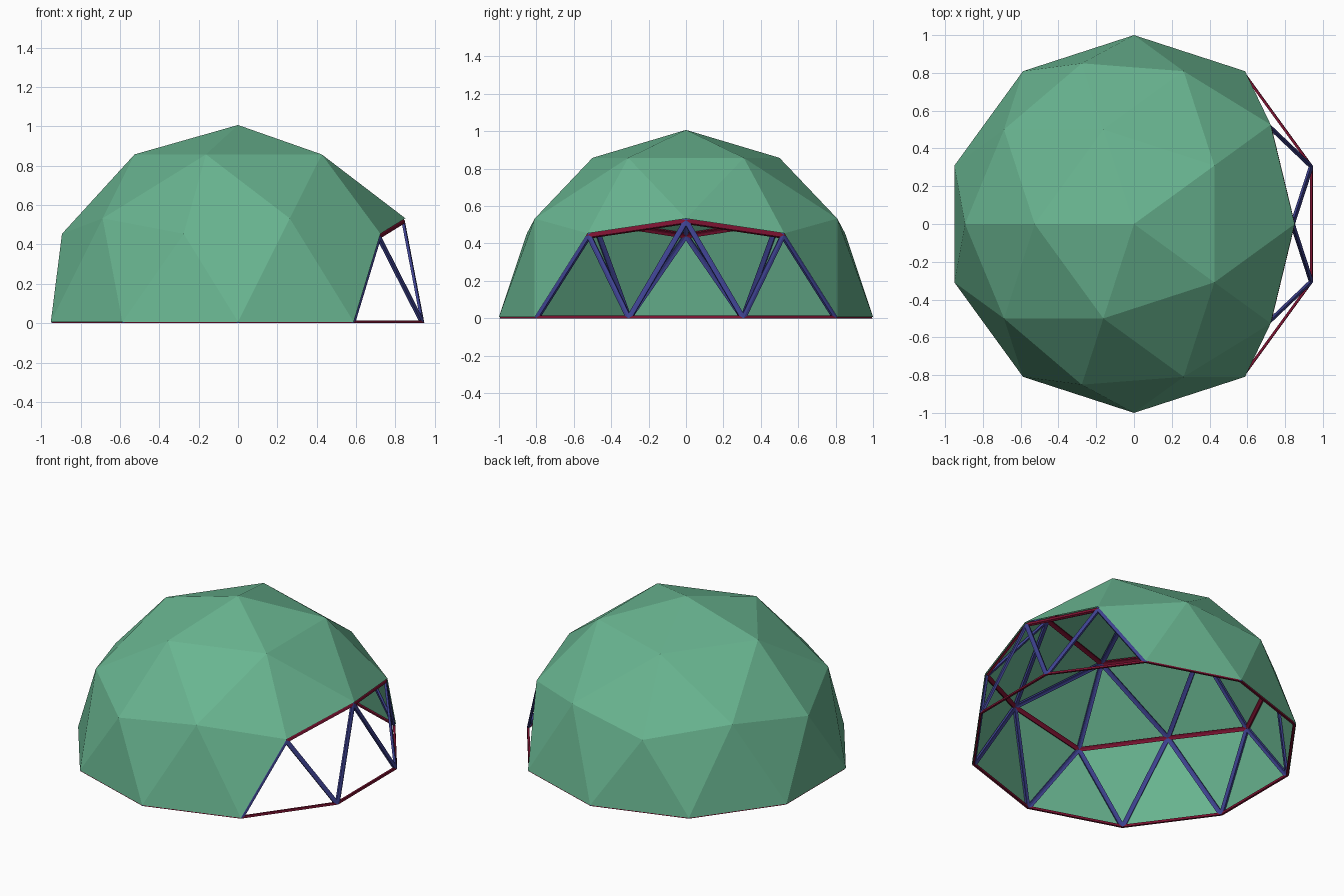
import bpy, bmesh, math
from mathutils import Matrix, Vector

if "Cube" in bpy.data.objects:
    bpy.data.objects.remove(bpy.data.objects["Cube"], do_unlink=True)

HALF_WIDTH = 0.014   # half the width of a strut face
DEPTH = 0.014        # how far a strut reaches inwards
LIFT = 0.007         # cover sits this far above the ground


def make_material(name, color):
    mat = bpy.data.materials.new(name)
    mat.use_nodes = True
    mat.diffuse_color = color
    bsdf = next(n for n in mat.node_tree.nodes if n.type == 'BSDF_PRINCIPLED')
    bsdf.inputs["Base Color"].default_value = color
    return mat


def add_object(name, bm, mat):
    mesh = bpy.data.meshes.new(name)
    bm.to_mesh(mesh)
    bm.free()
    mesh.materials.append(mat)
    obj = bpy.data.objects.new(name, mesh)
    bpy.context.collection.objects.link(obj)
    return obj


green = make_material("cover green", (0.14, 0.46, 0.28, 1))
red = make_material("hoop red", (0.20, 0.006, 0.03, 1))
blue = make_material("strut blue", (0.048, 0.054, 0.28, 1))

# Half of a two-frequency geodesic sphere
dome = bmesh.new()
bmesh.ops.create_icosphere(dome, subdivisions=2, radius=1,
                           matrix=Matrix.Rotation(math.pi, 4, 'Z'))
bmesh.ops.delete(dome, geom=[v for v in dome.verts if v.co.z < -0.1], context='VERTS')
for v in dome.verts:
    v.co.normalize()


def add_half_strut(bm, corners):
    """Flat bar with the given outer face, reaching inwards."""
    outer = [bm.verts.new(c) for c in corners]
    inner = [bm.verts.new(c * (1 - DEPTH)) for c in corners]
    bm.faces.new(outer)
    bm.faces.new(inner[::-1])
    for i in range(4):
        j = (i + 1) % 4
        bm.faces.new((outer[j], outer[i], inner[i], inner[j]))


# Mitred frame inside every triangle: level edges are hoops, the rest diagonals
hoops, diagonals = bmesh.new(), bmesh.new()
for face in dome.faces:
    pts = [v.co * 0.996 for v in face.verts]
    inset = []
    for i, p in enumerate(pts):
        a = (pts[i - 1] - p).normalized()
        b = (pts[(i + 1) % 3] - p).normalized()
        inset.append(p + (a + b) * HALF_WIDTH / a.cross(b).length)
    for i in range(3):
        j = (i + 1) % 3
        level = abs(pts[i].z - pts[j].z) < 0.1
        add_half_strut(hoops if level else diagonals,
                       (pts[i], pts[j], inset[j], inset[i]))
for bm in (hoops, diagonals):
    bmesh.ops.recalc_face_normals(bm, faces=bm.faces)
add_object("level_hoops", hoops, red)
add_object("diagonal_struts", diagonals, blue)

# Cover panels, leaving five triangles open as the entrance
entrance = []
for face in dome.faces:
    c = face.calc_center_median()
    if c.z < 0.4 and abs(math.atan2(c.y, c.x)) < math.radians(45):
        entrance.append(face)
bmesh.ops.delete(dome, geom=entrance, context='FACES')
bmesh.ops.translate(dome, vec=Vector((0, 0, LIFT)), verts=dome.verts)
add_object("cover_panels", dome, green)
